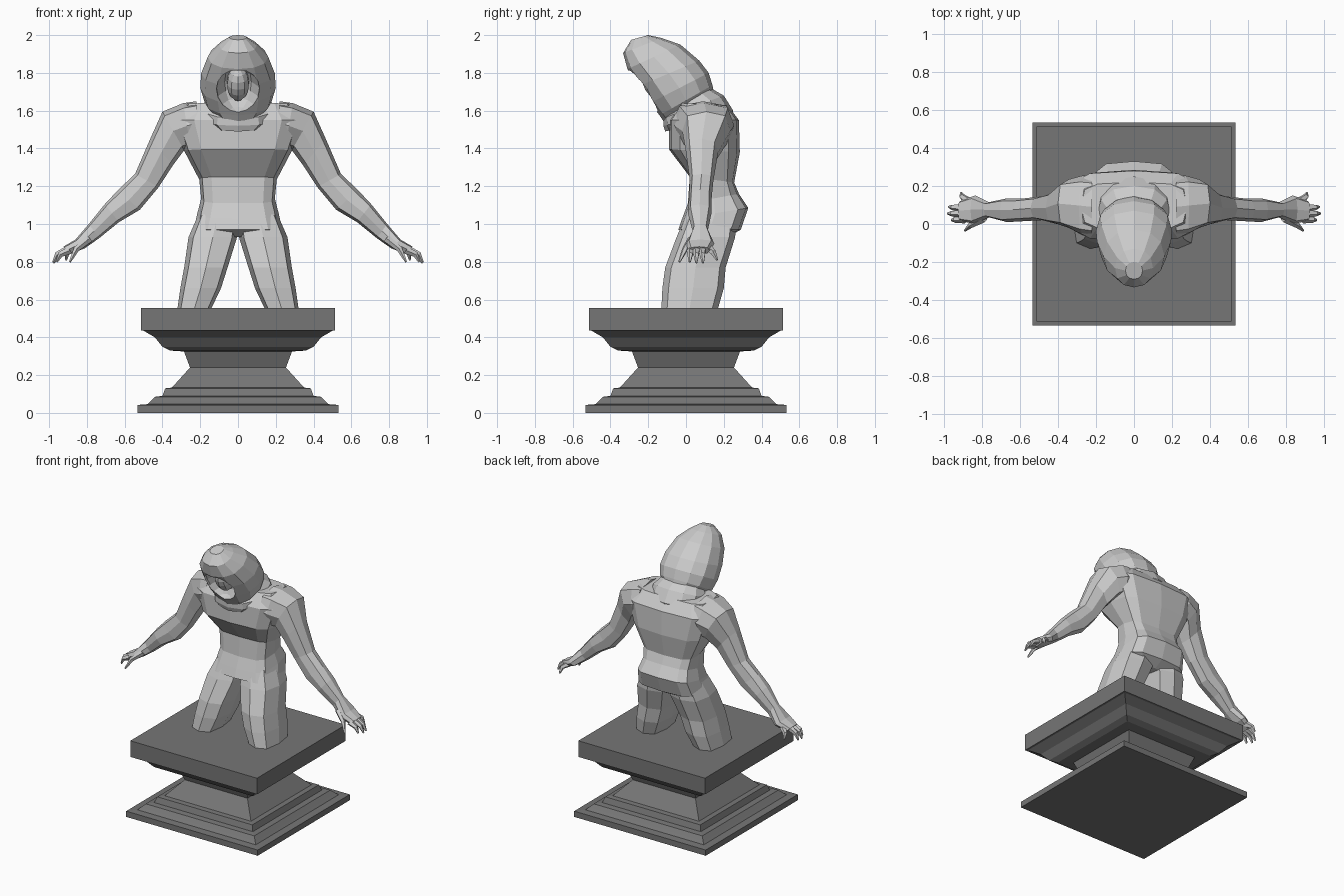
import bpy, bmesh, math
from mathutils import Vector, Matrix

if "Cube" in bpy.data.objects:
    bpy.data.objects.remove(bpy.data.objects["Cube"])


def loft(name, rings, n=8, p=0.7, offset=0.0, mirror=False):
    """Skin a stack of rings; each ring is (centre, half axis u, half axis v)."""
    bm = bmesh.new()
    loops = []
    for c, u, v in rings:
        loop = []
        for i in range(n):
            a = offset + 2 * math.pi * i / n
            s, t = (math.copysign(abs(k) ** p, k) if abs(k) > 1e-6 else 0
                    for k in (math.cos(a), math.sin(a)))
            loop.append(bm.verts.new(Vector(c) + Vector(u) * s + Vector(v) * t))
        loops.append(loop)
    for lo, hi in zip(loops, loops[1:]):
        for i in range(n):
            j = (i + 1) % n
            bm.faces.new((lo[i], lo[j], hi[j], hi[i]))
    bm.faces.new(loops[0])
    bm.faces.new(loops[-1])
    bmesh.ops.recalc_face_normals(bm, faces=bm.faces)
    me = bpy.data.meshes.new(name)
    bm.to_mesh(me)
    bm.free()
    ob = bpy.data.objects.new(name, me)
    bpy.context.collection.objects.link(ob)
    if mirror:
        mod = ob.modifiers.new("mirror", 'MIRROR')
        mod.use_mirror_merge = False
    return ob


def body_rings(rows):
    """Rows of front y, front z, back y, back z, half width."""
    out = []
    for fy, fz, by, bz, w in rows:
        f, b = Vector((0, fy, fz)), Vector((0, by, bz))
        out.append(((f + b) / 2, (w, 0, 0), (b - f) / 2))
    return out


def limb_rings(rows):
    """Rows of outer x, outer z, inner x, inner z, front y, back y."""
    out = []
    for ox, oz, ix, iz, fy, by in rows:
        o, i = Vector((ox, 0, oz)), Vector((ix, 0, iz))
        out.append(((o + i) / 2 + Vector((0, (fy + by) / 2, 0)),
                    (o - i) / 2, (0, (by - fy) / 2, 0)))
    return out


def ellipsoid(name, centre, radii, tilt):
    bm = bmesh.new()
    m = (Matrix.Translation(centre) @ Matrix.Rotation(tilt, 4, 'X')
         @ Matrix.Diagonal((*radii, 1)))
    bmesh.ops.create_uvsphere(bm, u_segments=10, v_segments=8, radius=1, matrix=m)
    me = bpy.data.meshes.new(name)
    bm.to_mesh(me)
    bm.free()
    ob = bpy.data.objects.new(name, me)
    bpy.context.collection.objects.link(ob)
    return ob


# Pedestal: square moulded profile (half width, z)
profile = [(.533, 0), (.533, .042), (.48, .046), (.465, .06), (.44, .085), (.40, .09),
           (.385, .13), (.35, .134), (.254, .24), (.286, .325), (.36, .33), (.40, .35),
           (.44, .40), (.50, .435), (.513, .437), (.513, .555)]
pedestal = loft("pedestal", [((0, 0, z), (w, 0, 0), (0, w, 0)) for w, z in profile],
                4, 0, math.pi / 4)
stone = bpy.data.materials.new("dark_stone")
stone.diffuse_color = (.18, .18, .18, 1)
stone.use_nodes = True
stone.node_tree.nodes["Principled BSDF"].inputs["Base Color"].default_value = stone.diffuse_color
pedestal.data.materials.append(stone)

# Torso from crotch to shoulders
loft("torso", body_rings([
    (.05, .93, .22, .93, .16),
    (-.04, .97, .29, .97, .235),
    (-.02, 1.03, .33, 1.085, .215),
    (.01, 1.11, .28, 1.16, .195),
    (.02, 1.25, .255, 1.22, .205),
    (-.09, 1.395, .285, 1.38, .285),
    (-.09, 1.55, .28, 1.55, .34),
    (-.03, 1.64, .22, 1.63, .28)]), 12, .55)

# Legs, running down into the pedestal
loft("leg", limb_rings([
    (.21, 1.05, .005, 1.05, .0, .27),
    (.262, .93, .005, .93, -.05, .26),
    (.285, .77, .055, .77, -.11, .21),
    (.305, .66, .09, .66, -.125, .20),
    (.32, .555, .14, .555, -.13, .17),
    (.32, .48, .15, .48, -.12, .16)]), 8, .65, mirror=True)

# Arms down to the palms
loft("arm", limb_rings([
    (.22, 1.65, .22, 1.42, -.07, .25),
    (.29, 1.64, .25, 1.40, -.06, .255),
    (.40, 1.595, .285, 1.39, -.02, .235),
    (.465, 1.45, .345, 1.31, .0, .17),
    (.545, 1.265, .42, 1.195, .02, .145),
    (.635, 1.18, .52, 1.075, .015, .135),
    (.705, 1.105, .63, 1.01, .01, .135),
    (.79, 1.0, .735, .925, .035, .115),
    (.86, .918, .81, .872, .0, .15),
    (.925, .88, .89, .84, .015, .125)]), 8, .7, mirror=True)

# Fingers: root and tip points
digits = [((.79, .03, .92), (.89, -.035, .80)),
          ((.89, .025, .86), (.96, .02, .80)),
          ((.90, .055, .865), (.98, .055, .795)),
          ((.90, .085, .865), (.975, .09, .795)),
          ((.87, .12, .87), (.91, .165, .81))]
for k, (root, tip) in enumerate(digits):
    a, b = Vector(root), Vector(tip)
    d = (b - a).normalized()
    side = d.cross(Vector((1, 0, 1))).normalized()
    up = d.cross(side)
    knuckle = a.lerp(b, .55) + Vector((.012, 0, .012))
    loft("thumb" if k == 0 else f"finger_{k}",
         [(c, side * r, up * r) for c, r in ((a, .022), (knuckle, .016), (b, .006))],
         5, 1, mirror=True)

# Collar around the neck
loft("collar", body_rings([
    (-.11, 1.49, .24, 1.56, .15),
    (-.12, 1.52, .25, 1.60, .20),
    (-.12, 1.56, .20, 1.68, .195),
    (-.08, 1.59, .13, 1.72, .16)]), 12, .85)

# Hood leaning forward
hood = loft("hood", body_rings([
    (-.11, 1.53, .15, 1.69, .13),
    (-.14, 1.575, .14, 1.735, .18),
    (-.19, 1.64, .12, 1.80, .20),
    (-.25, 1.73, .07, 1.865, .195),
    (-.31, 1.82, -.03, 1.95, .16),
    (-.333, 1.905, -.13, 1.985, .10),
    (-.29, 1.975, -.20, 2.0, .045)]), 12, .9)

# Hollow face opening with a face set back inside
tilt = math.radians(30)
cutter = ellipsoid("face_cutter", (0, -.225, 1.705), (.12, .12, .135), tilt)
cutter.hide_render = True
cutter.hide_viewport = True
cut = hood.modifiers.new("face_opening", 'BOOLEAN')
cut.operation = 'DIFFERENCE'
cut.solver = 'EXACT'
cut.object = cutter
ellipsoid("face", (0, -.155, 1.745), (.06, .07, .10), tilt)
